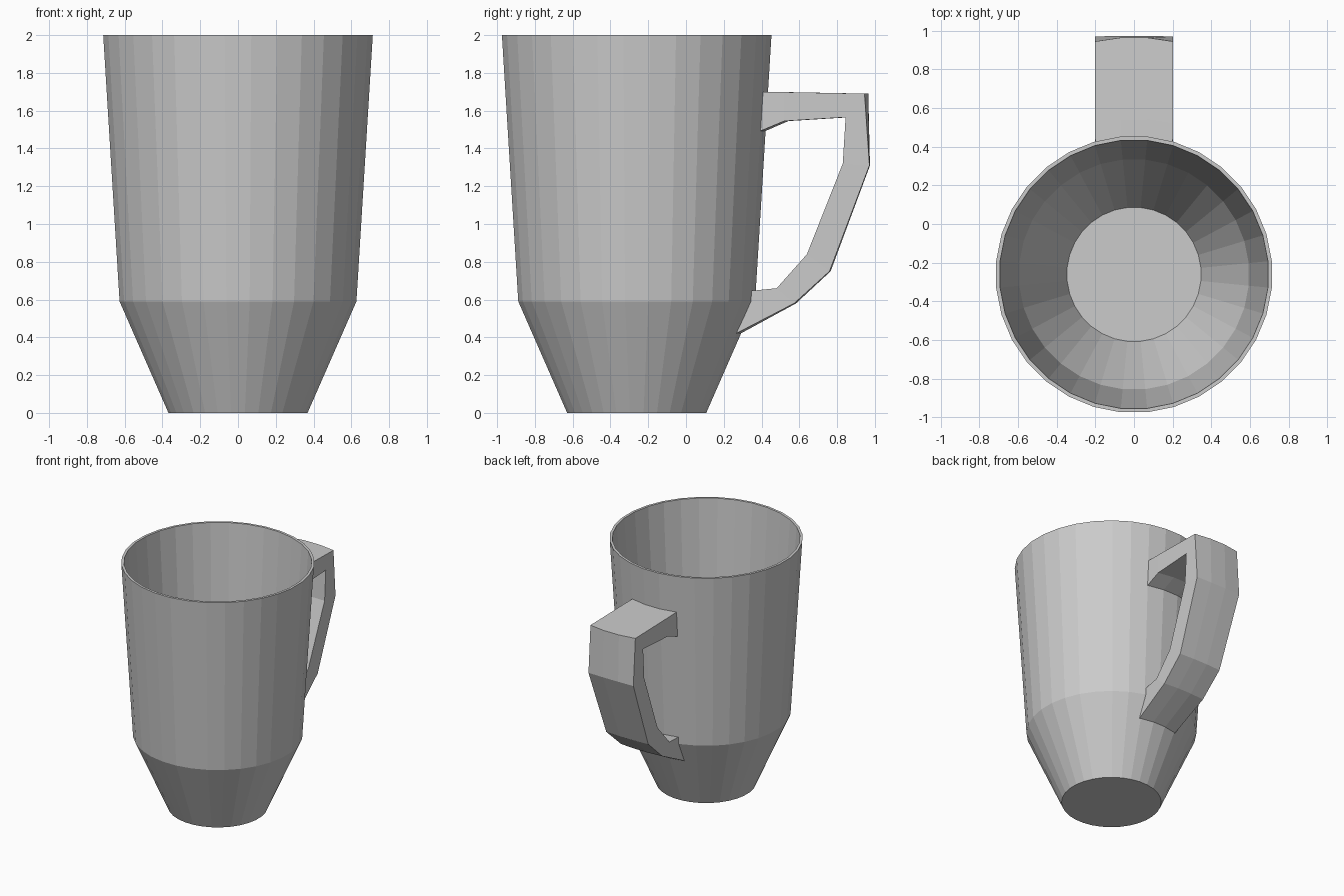
import bpy, bmesh
from math import sin, cos, pi

if "Cube" in bpy.data.objects:
    bpy.data.objects.remove(bpy.data.objects["Cube"])

SIDES = 32
CY = -0.261  # cup axis, offset to the front so cup + handle are centred


def make_object(name, bm):
    bmesh.ops.recalc_face_normals(bm, faces=bm.faces)
    mesh = bpy.data.meshes.new(name)
    bm.to_mesh(mesh)
    bm.free()
    obj = bpy.data.objects.new(name, mesh)
    bpy.context.collection.objects.link(obj)
    return obj


# Cup: closed lathe profile (radius, z), outside going up then inside going down
profile = [(0.37, 0), (0.63, 0.59), (0.717, 2.0),
           (0.697, 2.0), (0.597, 0.59), (0.357, 0.05), (0.348, 0.03)]
bm = bmesh.new()
rings = []
for r, z in profile:
    angles = [2 * pi * (i + 0.5) / SIDES for i in range(SIDES)]
    rings.append([bm.verts.new((r * cos(a), CY + r * sin(a), z)) for a in angles])
for a, b in zip(rings, rings[1:]):
    for i in range(SIDES):
        j = (i + 1) % SIDES
        bm.faces.new((a[i], a[j], b[j], b[i]))
bm.faces.new(rings[0])
bm.faces.new(rings[-1])
make_object("cup_body", bm)

# Handle: stations of outer (y, z), inner (y, z), half width, middle bulge
stations = [
    ((0.400, 1.70), (0.388, 1.49), 0.200, 0.027),
    ((0.520, 1.698), (0.520, 1.545), 0.202, 0.022),
    ((0.945, 1.69), (0.845, 1.565), 0.203, 0.020),
    ((0.971, 1.31), (0.830, 1.32), 0.203, 0.003),
    ((0.760, 0.75), (0.640, 0.84), 0.190, 0.006),
    ((0.573, 0.58), (0.480, 0.66), 0.186, 0.010),
    ((0.265, 0.42), (0.333, 0.645), 0.172, 0.024),
]
COLUMNS = (-1, -1 / 3, 1 / 3, 1)
bm = bmesh.new()
loops = []
for outer, inner, w, bulge in stations:
    def row(p):
        return [bm.verts.new((c * w, p[0] + (bulge if abs(c) < 1 else 0), p[1]))
                for c in COLUMNS]
    loops.append(row(outer) + row(inner)[::-1])
for a, b in zip(loops, loops[1:]):
    for i in range(8):
        j = (i + 1) % 8
        bm.faces.new((a[i], a[j], b[j], b[i]))
make_object("handle", bm)
